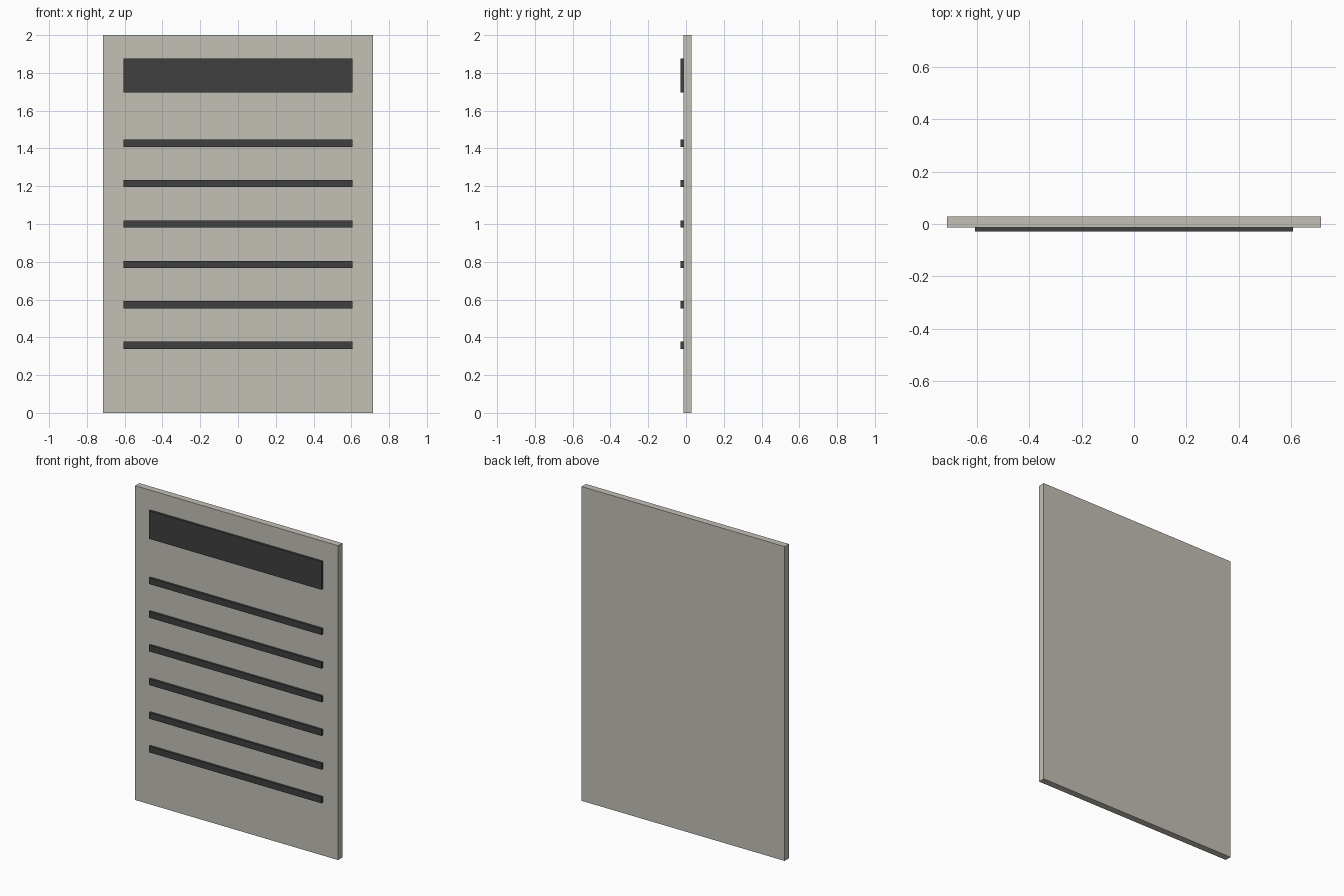
import bpy

if "Cube" in bpy.data.objects:
    bpy.data.objects.remove(bpy.data.objects["Cube"])

U = 1 / 1.4  # design unit scale: 2.8 tall becomes 2


def material(name, rgb):
    mat = bpy.data.materials.new(name)
    mat.diffuse_color = (*rgb, 1)
    mat.use_nodes = True
    mat.node_tree.nodes["Principled BSDF"].inputs["Base Color"].default_value = mat.diffuse_color
    return mat


def box(name, width, height, y0, y1, z_mid, mat):
    bpy.ops.mesh.primitive_cube_add(size=1, location=(0, (y0 + y1) / 2 * U, z_mid * U))
    ob = bpy.context.object
    ob.name = name
    ob.scale = (width * U, (y1 - y0) * U, height * U)
    bpy.ops.object.transform_apply(location=False, rotation=False, scale=True)
    ob.data.materials.append(mat)
    return ob


stone = material("warm_grey", (0.55, 0.53, 0.47))
dark = material("dark_grey", (0.05, 0.05, 0.05))

# Upright board
box("panel", 2.0, 2.8, -0.02, 0.04, 1.4, stone)

# Raised header band on the front
box("header_band", 1.7, 0.25, -0.04, -0.02, 2.5, dark)

# Six evenly spaced raised strips below it
for i in range(6):
    box(f"strip_{i + 1}", 1.7, 0.055, -0.04, -0.02, 0.5 + 0.3 * i, dark)
